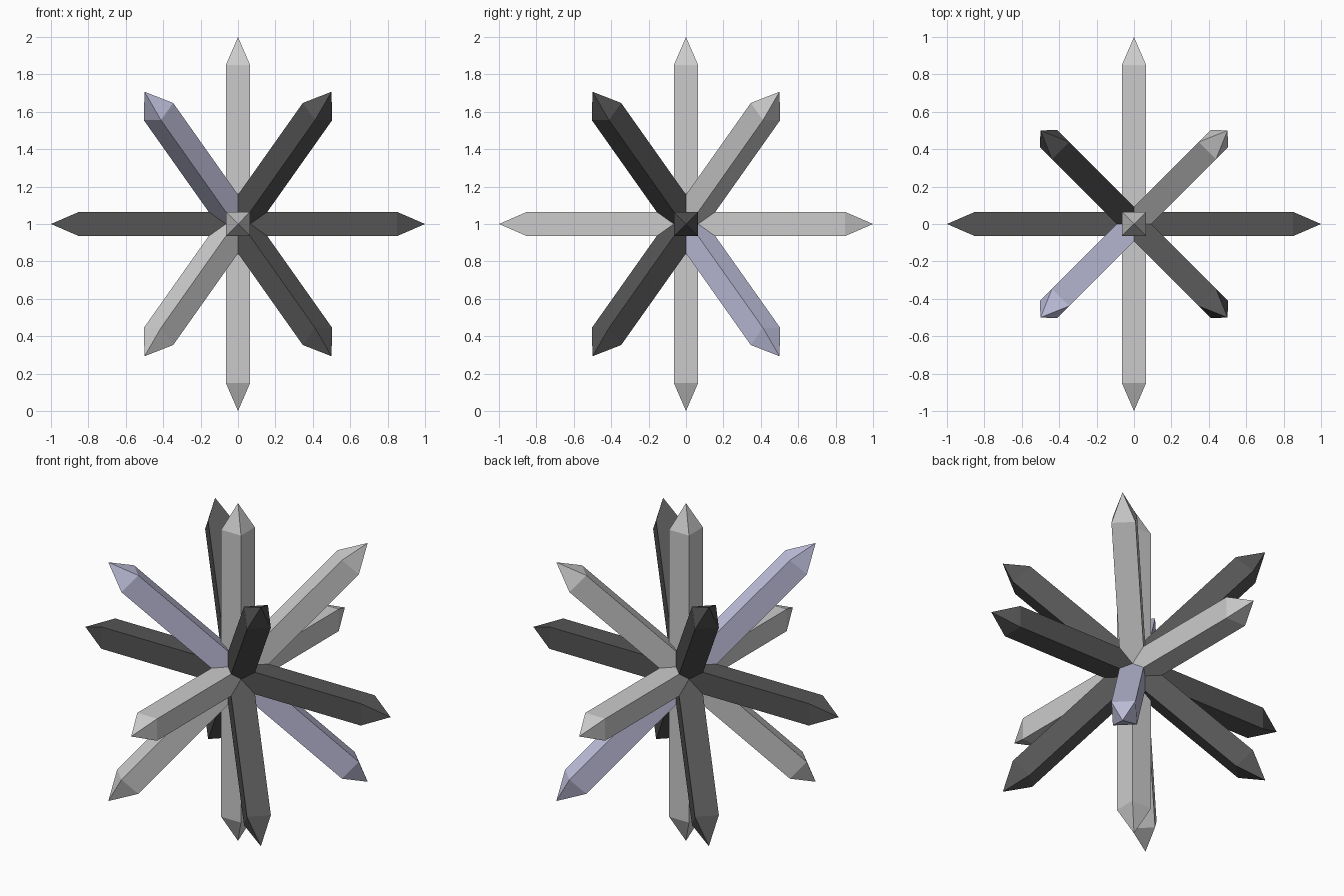
import bpy, bmesh
from math import radians, sqrt
from mathutils import Matrix

if "Cube" in bpy.data.objects:
    bpy.data.objects.remove(bpy.data.objects["Cube"])

HALF = 0.065      # half width of the square rod
SHOULDER = 0.85   # where the pointed end begins


def material(name, rgb):
    m = bpy.data.materials.new(name)
    m.diffuse_color = (*rgb, 1)
    m.use_nodes = True
    m.node_tree.nodes["Principled BSDF"].inputs["Base Color"].default_value = m.diffuse_color
    return m


dark = material("dark", (0.09, 0.09, 0.09))
lavender = material("lavender", (0.55, 0.55, 0.75))


def rod(name, tilt, yaw, mat=None):
    """Square rod pointed at both ends, crossing the centre."""
    bm = bmesh.new()
    bmesh.ops.create_cone(bm, cap_ends=True, segments=4,
                          radius1=HALF * sqrt(2), radius2=HALF * sqrt(2),
                          depth=2 * SHOULDER)
    # put the square's sides parallel to the local axes
    if max(v.co.x for v in bm.verts) > HALF * 1.2:
        bmesh.ops.rotate(bm, verts=bm.verts, cent=(0, 0, 0),
                         matrix=Matrix.Rotation(radians(45), 3, 'Z'))
    # raise pyramid points from both caps
    bm.normal_update()
    caps = [f for f in bm.faces if abs(f.normal.z) > 0.9]
    bmesh.ops.poke(bm, faces=caps, offset=1 - SHOULDER)
    mesh = bpy.data.meshes.new(name)
    bm.to_mesh(mesh)
    bm.free()
    if mat:
        mesh.materials.append(mat)
    ob = bpy.data.objects.new(name, mesh)
    ob.location = (0, 0, 1)
    ob.rotation_euler = (0, radians(tilt), radians(yaw))
    bpy.context.collection.objects.link(ob)


# rods along the axes
rod("vertical_rod", 0, 0)
rod("side_rod", 90, 0, dark)
rod("depth_rod", 90, 90)

# diagonal rods, one per upper corner
for name, yaw, mat in (("back_right", 45, None), ("back_left", 135, dark),
                       ("front_left", 225, lavender), ("front_right", 315, dark)):
    rod(name + "_diagonal_rod", 45, yaw, mat)
